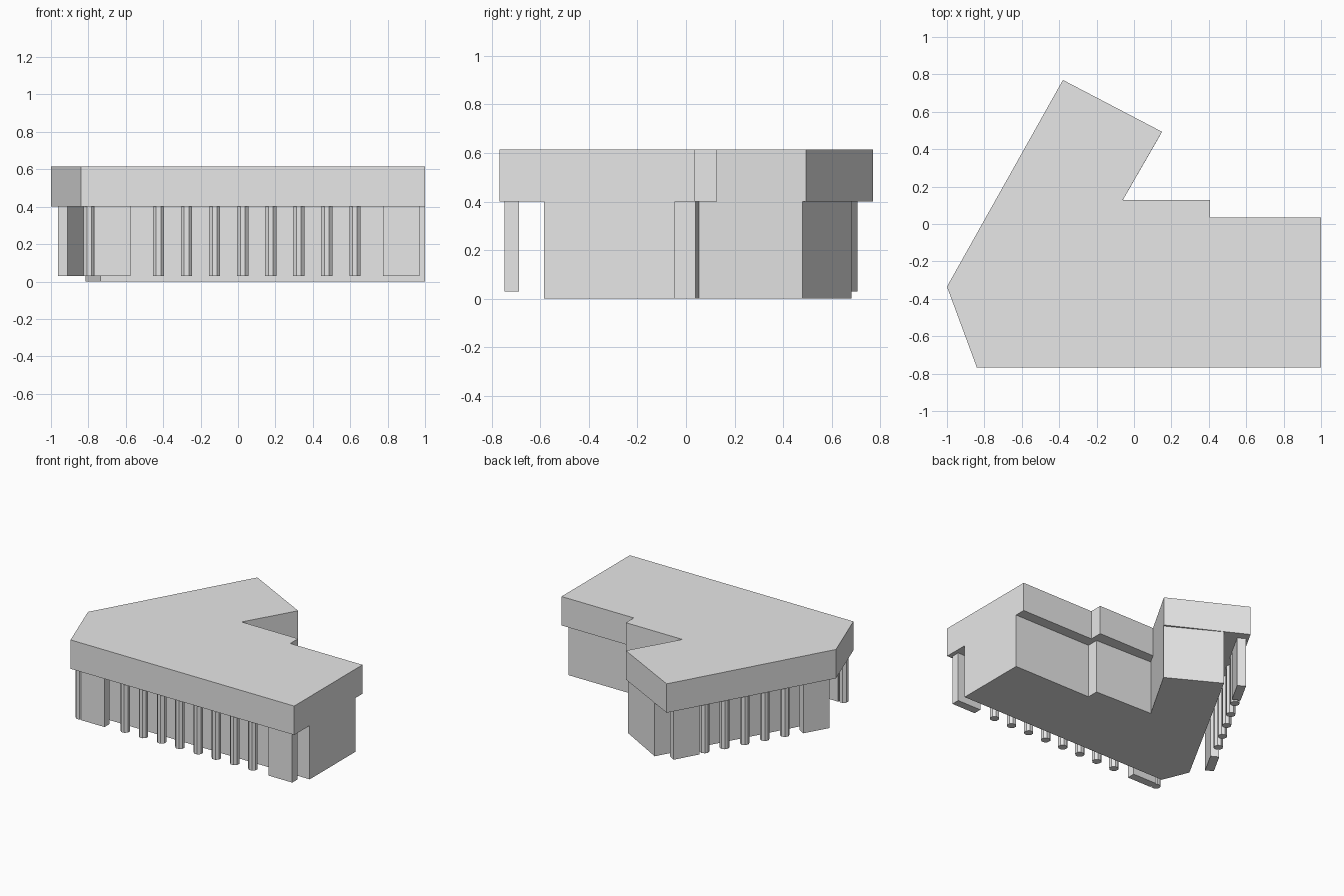
import bpy
import bmesh
import math
from mathutils import Vector

cube = bpy.data.objects.get("Cube")
if cube:
    bpy.data.objects.remove(cube, do_unlink=True)

# Single concrete grey
grey = bpy.data.materials.new("concrete_grey")
grey.use_nodes = True
colour = (0.8, 0.8, 0.8, 1)
grey.diffuse_color = colour
grey.node_tree.nodes["Principled BSDF"].inputs["Base Color"].default_value = colour

SOFFIT, TOP, FOOT = 0.4, 0.615, 0.03


def prism(name, outline, z0, z1):
    """Extrude a counter-clockwise plan outline between two heights."""
    bm = bmesh.new()
    face = bm.faces.new([bm.verts.new((x, y, z0)) for x, y in outline])
    out = bmesh.ops.extrude_face_region(bm, geom=[face], use_keep_orig=True)
    verts = [g for g in out["geom"] if isinstance(g, bmesh.types.BMVert)]
    bmesh.ops.translate(bm, vec=(0, 0, z1 - z0), verts=verts)
    bmesh.ops.recalc_face_normals(bm, faces=bm.faces)
    mesh = bpy.data.meshes.new(name)
    bm.to_mesh(mesh)
    bm.free()
    mesh.materials.append(grey)
    obj = bpy.data.objects.new(name, mesh)
    bpy.context.collection.objects.link(obj)
    return obj


def support_row(name, origin, along, inset, piers, columns):
    """Wide flat piers and octagonal columns along one roof edge."""
    origin, along = Vector(origin), Vector(along).normalized()
    inward = Vector((-along.y, along.x)) * inset[2]
    near, far = inset[:2]
    for i, (a, b) in enumerate(piers):
        corners = [(a, near), (b, near), (b, far), (a, far)]
        prism(f"{name}_pier_{i + 1}",
              [origin + along * t + inward * n for t, n in corners], FOOT, SOFFIT)
    half = (far - near) / 2
    radius = half / math.cos(math.pi / 8)
    turn = math.atan2(along.y, along.x)
    for i, t in enumerate(columns):
        c = origin + along * t + inward * (near + half)
        ring = [turn + math.pi * (k + 0.5) / 4 for k in range(8)]
        prism(f"{name}_column_{i + 1}",
              [(c.x + radius * math.cos(a), c.y + radius * math.sin(a)) for a in ring],
              FOOT, SOFFIT)


# Overhanging upper storey
prism("upper_storey", [
    (-0.84, -0.768), (1, -0.768), (1, 0.035), (0.405, 0.035), (0.405, 0.128),
    (-0.06, 0.128), (0.15, 0.493), (-0.38, 0.77), (-1, -0.335)], SOFFIT, TOP)

# Recessed ground floor
prism("ground_floor", [
    (-0.735, -0.585), (1, -0.585), (1, -0.045), (0.363, -0.045), (0.363, 0.04),
    (-0.103, 0.053), (0.143, 0.48), (-0.22, 0.682), (-0.815, -0.39)], 0, SOFFIT)

# Front colonnade, measured along x
support_row("front", (0, -0.768), (1, 0), (0.02, 0.08, 1),
            [(-0.77, -0.575), (0.775, 0.97)],
            [-0.795] + [-0.425 + 0.15 * i for i in range(8)])

# Colonnade along the slanted wing, measured from the outer corner
support_row("wing", (-1, -0.335), (0.62, 1.105), (0.02, 0.08, -1),
            [(0.04, 0.235), (1.01, 1.205)],
            [0.36 + 0.15 * i for i in range(5)])
